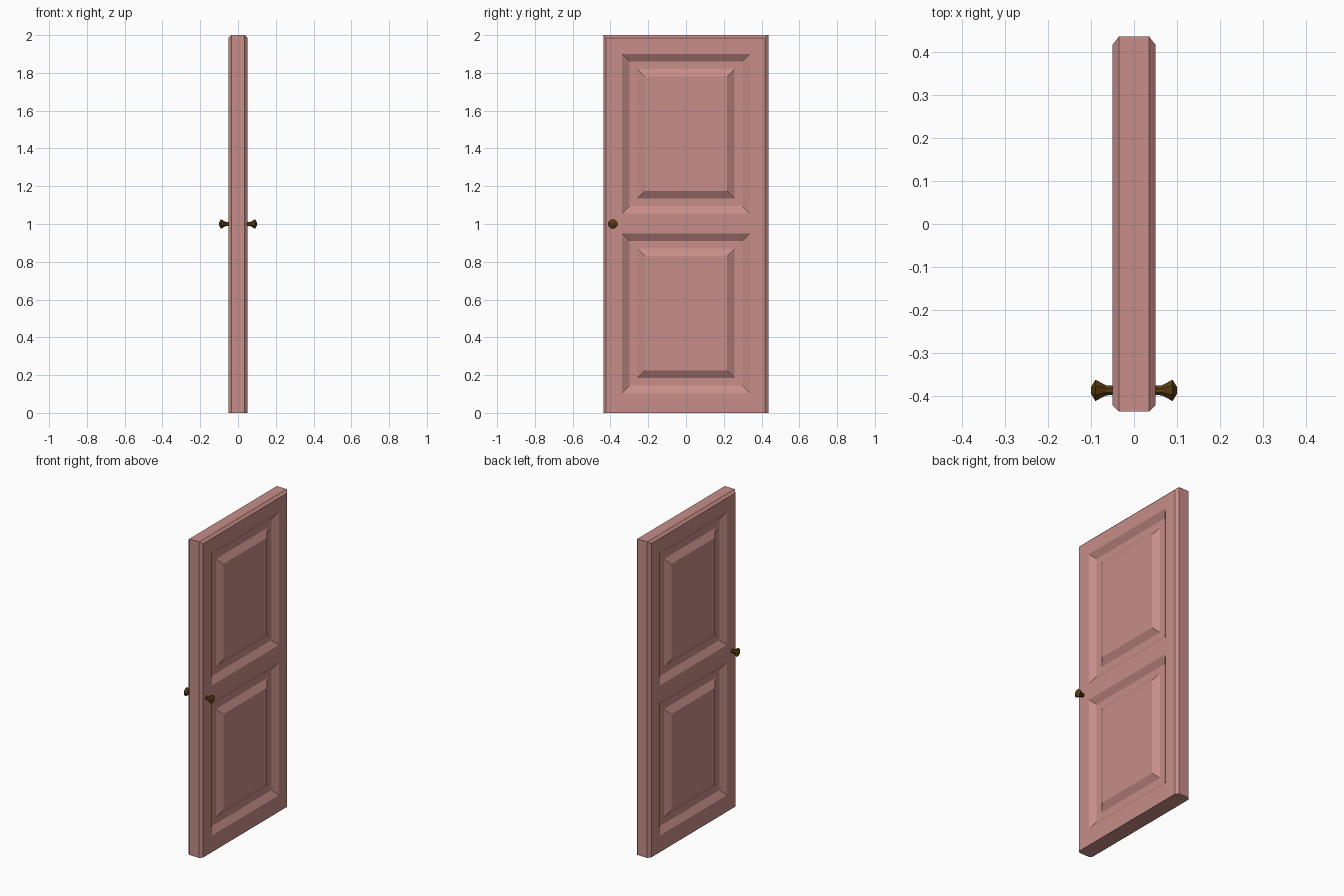
import bpy, bmesh, math
from mathutils import Matrix

if "Cube" in bpy.data.objects:
    bpy.data.objects.remove(bpy.data.objects["Cube"])


def material(name, rgb):
    m = bpy.data.materials.new(name)
    m.diffuse_color = (*rgb, 1)
    m.use_nodes = True
    m.node_tree.nodes["Principled BSDF"].inputs["Base Color"].default_value = m.diffuse_color
    return m


def finish(bm, name, mat):
    bmesh.ops.remove_doubles(bm, verts=bm.verts, dist=1e-5)
    bmesh.ops.recalc_face_normals(bm, faces=bm.faces)
    me = bpy.data.meshes.new(name)
    bm.to_mesh(me)
    bm.free()
    me.materials.append(mat)
    ob = bpy.data.objects.new(name, me)
    bpy.context.collection.objects.link(ob)
    return ob


paint = material("dusty_pink_paint", (0.57, 0.27, 0.25))
brass = material("dark_bronze", (0.10, 0.045, 0.005))

# Door leaf: a grid on each side, chamfered at the sides and top
FACE, EDGE = 0.05, 0.035
ys = [-0.4375, -0.423, -0.338, 0.338, 0.418, 0.4375]
zs = [0, 0.105, 0.95, 1.055, 1.9, 1.985, 2.0]
# Panel moulding: (inset from panel outline, depth below the face)
moulding = [(0, 0), (0.04, 0.025), (0.08, 0.025), (0.12, 0)]

bm = bmesh.new()


def face(points):
    bm.faces.new([bm.verts.new(p) for p in points])


def panel(s, y0, y1, z0, z1):
    rings = []
    for i, d in moulding:
        x = s * (FACE - d)
        rings.append([(x, y0 + i, z0 + i), (x, y1 - i, z0 + i),
                      (x, y1 - i, z1 - i), (x, y0 + i, z1 - i)])
    for a, b in zip(rings, rings[1:]):
        for k in range(4):
            n = (k + 1) % 4
            face([a[k], a[n], b[n], b[k]])
    face(rings[-1])


for s in (1, -1):
    def point(i, j):
        outer = i in (0, len(ys) - 1) or j == len(zs) - 1
        return (s * (EDGE if outer else FACE), ys[i], zs[j])

    for i in range(len(ys) - 1):
        for j in range(len(zs) - 1):
            a, b, c, d = point(i, j), point(i + 1, j), point(i + 1, j + 1), point(i, j + 1)
            if i == 2 and j in (1, 3):
                panel(s, ys[i], ys[i + 1], zs[j], zs[j + 1])
            elif j == len(zs) - 2 and i == 0:          # mitred top corners
                face([a, b, d]), face([b, c, d])
            elif j == len(zs) - 2 and i == len(ys) - 2:
                face([a, b, c]), face([a, c, d])
            else:
                face([a, b, c, d])

# Join both sides around the rim
bmesh.ops.remove_doubles(bm, verts=bm.verts, dist=1e-5)
rim = [e for e in bm.edges if e.is_boundary]
bmesh.ops.bridge_loops(bm, edges=rim)
finish(bm, "door_leaf", paint)


# Knobs: eight-sided flared lathe profile (distance from centre, radius)
profile = [(0.045, 0.012), (0.055, 0.012), (0.065, 0.0125), (0.09, 0.027), (0.1, 0.009)]
for s, name in ((1, "right_knob"), (-1, "left_knob")):
    bm = bmesh.new()
    rings = []
    for x, r in profile:
        rings.append([bm.verts.new((s * x,
                                    -0.388 + r * math.cos((k + 0.5) * math.pi / 4),
                                    1.0 + r * math.sin((k + 0.5) * math.pi / 4)))
                      for k in range(8)])
    for a, b in zip(rings, rings[1:]):
        for k in range(8):
            n = (k + 1) % 8
            bm.faces.new([a[k], a[n], b[n], b[k]])
    bm.faces.new(rings[0])
    bm.faces.new(rings[-1])
    finish(bm, name, brass)
